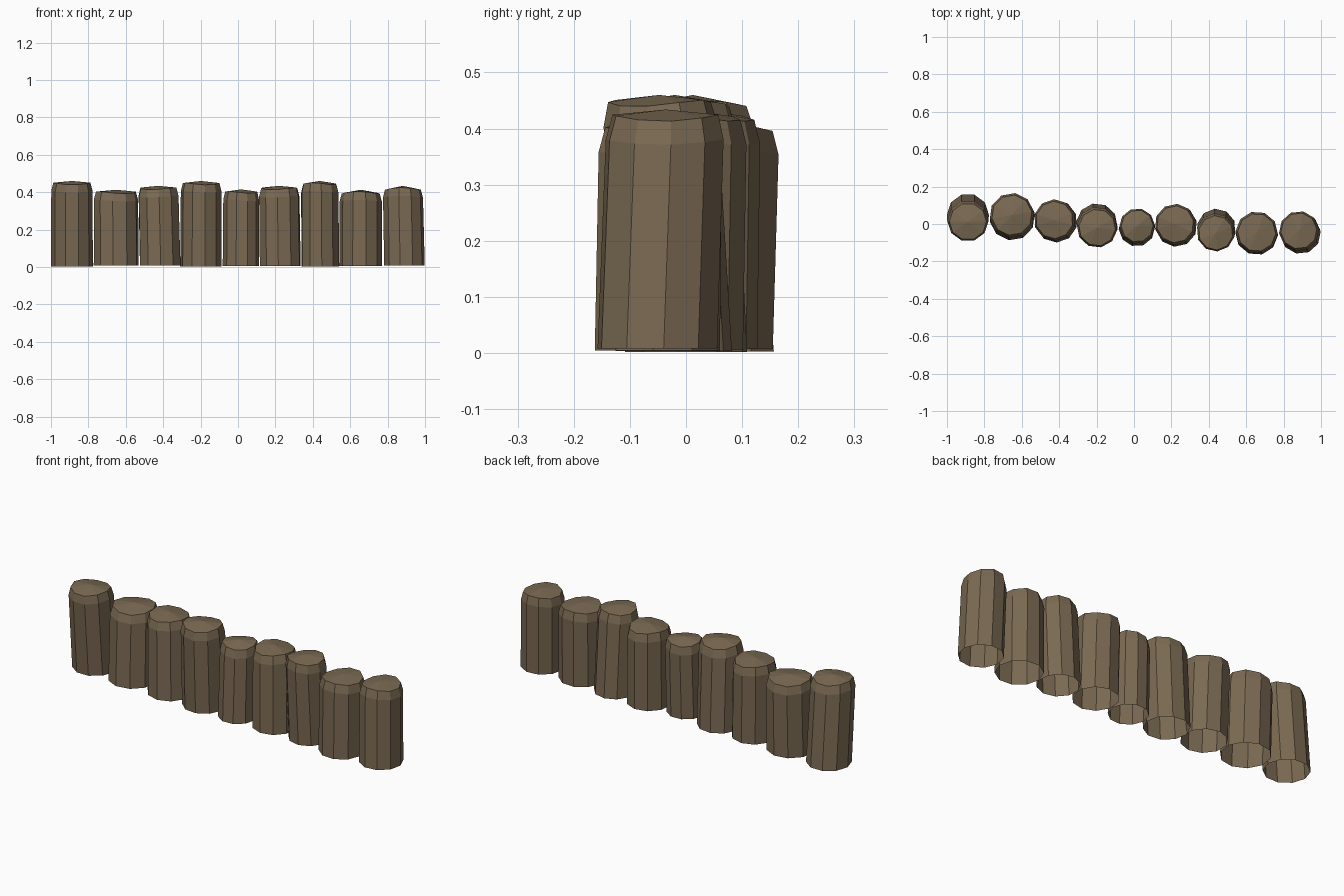
import bpy, bmesh, math, random

if "Cube" in bpy.data.objects:
    bpy.data.objects.remove(bpy.data.objects["Cube"])

random.seed(4)
SIDES = 10

wood = bpy.data.materials.new("weathered brown wood")
wood.diffuse_color = (0.195, 0.142, 0.085, 1)
wood.use_nodes = True
wood.node_tree.nodes["Principled BSDF"].inputs["Base Color"].default_value = wood.diffuse_color

# base x, base y, top x, top y, radius, bottom z, peak z
POSTS = [
    (-0.888, 0.050, -0.888, 0.012, 0.112, 0.003, 0.460),
    (-0.651, 0.034, -0.653, 0.048, 0.122, 0.008, 0.413),
    (-0.416, 0.014, -0.426, 0.022, 0.113, 0.007, 0.434),
    (-0.199, 0.000, -0.197, -0.020, 0.111, 0.002, 0.460),
    (0.015, -0.023, 0.017, -0.010, 0.097, 0.006, 0.415),
    (0.226, -0.010, 0.220, -0.001, 0.112, 0.006, 0.434),
    (0.440, -0.022, 0.437, -0.048, 0.104, 0.004, 0.460),
    (0.656, -0.051, 0.656, -0.045, 0.115, 0.005, 0.413),
    (0.890, -0.051, 0.881, -0.036, 0.109, 0.008, 0.434),
]


def make_post(name, bx, by, tx, ty, r, z0, z1, turn):
    """Leaning ten-sided log: shaft, chamfered shoulder, uneven cut top, open base."""
    bm = bmesh.new()
    wave = random.uniform(0, math.tau)
    rings = []
    for z, scale, wobble in ((z0, 1.0, 0), (z1 - 0.058, 0.985, 0.005), (z1 - 0.015, 0.885, 0.006)):
        t = (z - z0) / (z1 - z0)
        cx, cy = bx + (tx - bx) * t, by + (ty - by) * t
        ring = []
        for i in range(SIDES):
            a = turn + math.tau * i / SIDES
            dz = wobble * math.sin(2 * a + wave)
            ring.append(bm.verts.new((cx + r * scale * math.cos(a),
                                      cy + r * scale * math.sin(a), z + dz)))
        rings.append(ring)
    for lo, hi in zip(rings, rings[1:]):
        for i in range(SIDES):
            j = (i + 1) % SIDES
            bm.faces.new((lo[i], lo[j], hi[j], hi[i]))
    # fan-shaped cut top with a raised centre
    peak = bm.verts.new((tx, ty, z1))
    for i in range(SIDES):
        bm.faces.new((rings[-1][i], rings[-1][(i + 1) % SIDES], peak))
    mesh = bpy.data.meshes.new(name)
    bm.to_mesh(mesh)
    bm.free()
    mesh.materials.append(wood)
    bpy.context.collection.objects.link(bpy.data.objects.new(name, mesh))


for n, p in enumerate(POSTS):
    make_post(f"log_post_{n + 1}", *p, turn=n * 0.17)
